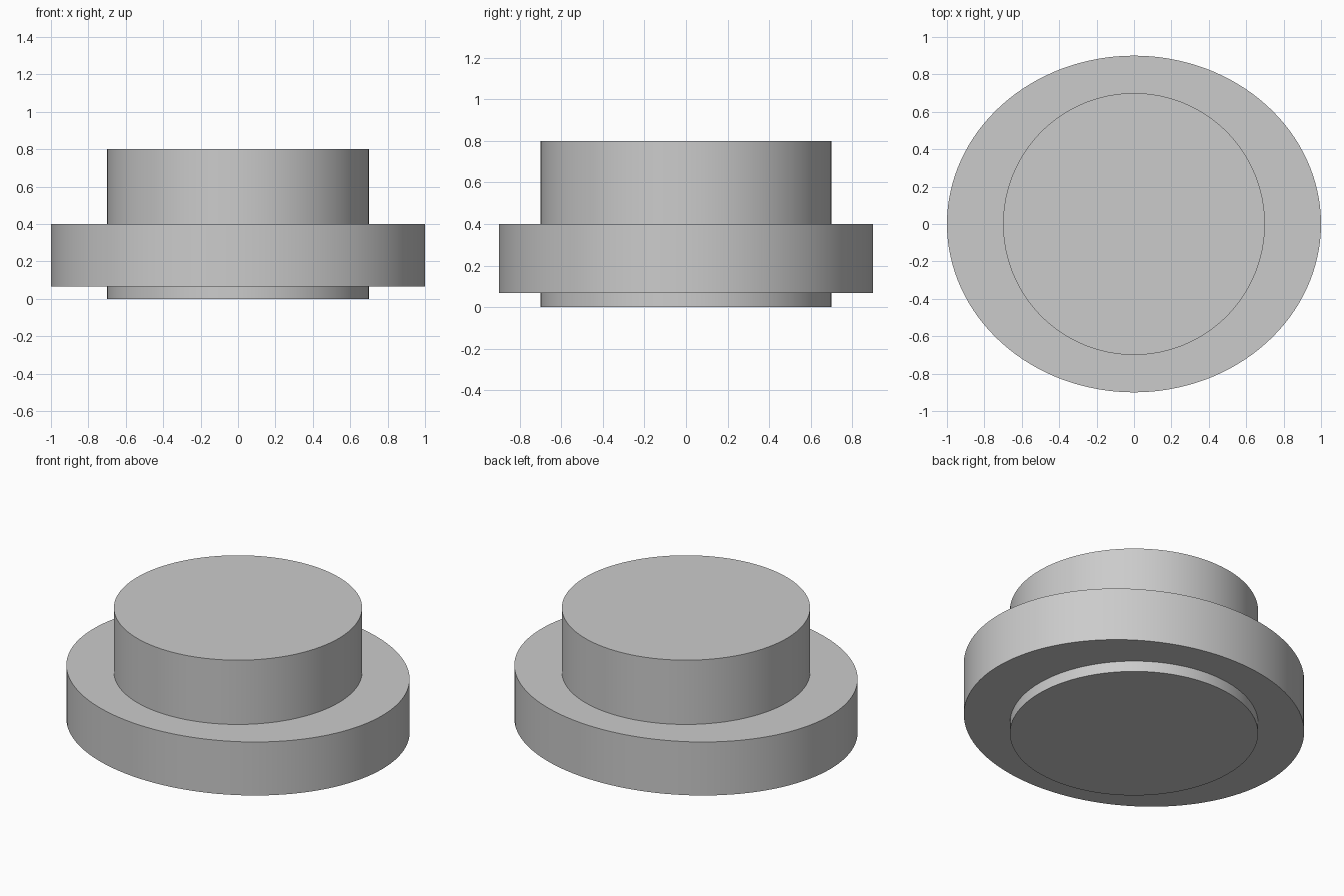
import bpy
import math

cube = bpy.data.objects.get("Cube")
if cube:
    bpy.data.objects.remove(cube, do_unlink=True)

# Single plain grey
GREY = (0.6, 0.6, 0.6, 1.0)
grey = bpy.data.materials.new("plain_grey")
grey.use_nodes = True
grey.diffuse_color = GREY
grey.node_tree.nodes["Principled BSDF"].inputs["Base Color"].default_value = GREY


def disc(name, rx, ry, bottom, top):
    """Upright elliptical cylinder between two heights."""
    bpy.ops.mesh.primitive_cylinder_add(
        vertices=128, radius=1, depth=1, location=(0, 0, (bottom + top) / 2))
    obj = bpy.context.object
    obj.name = name
    obj.scale = (rx, ry, top - bottom)
    bpy.ops.object.transform_apply(location=False, rotation=False, scale=True)
    obj.data.materials.append(grey)
    bpy.ops.object.shade_smooth_by_angle(angle=math.radians(30))
    return obj


# Round core running the full height
disc("core", 0.7, 0.7, 0, 0.8)

# Oval flange around the core
disc("flange", 1.0, 0.9, 0.067, 0.4)
